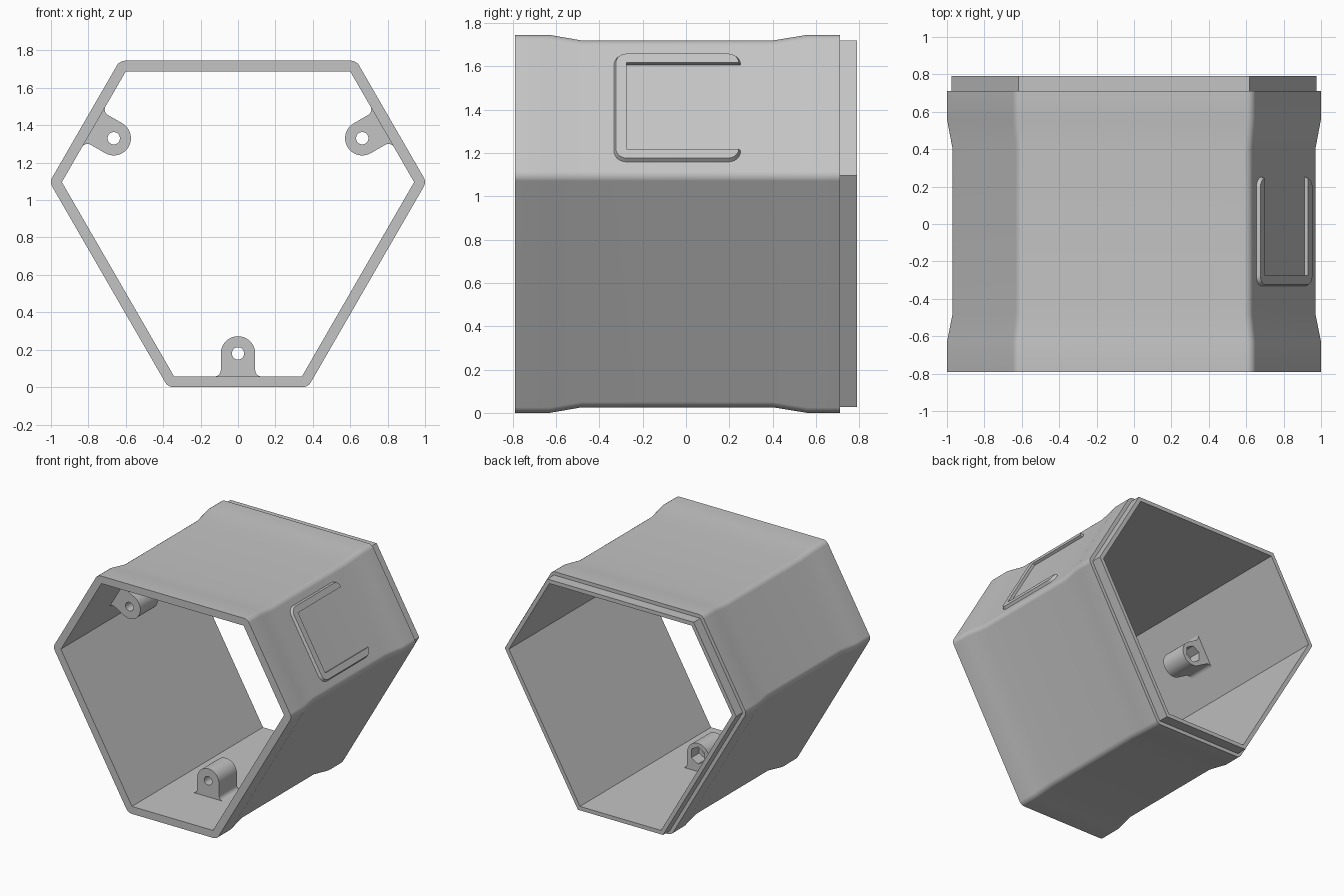
import bpy, bmesh
from math import sin, cos, radians, pi, tau

cube = bpy.data.objects.get("Cube")
if cube:
    bpy.data.objects.remove(cube)

CENTRE_Z = 0.947             # axis height of the tube
SHORT, LONG = 0.947, 0.798   # axis distance of the short and long walls
WALL = 0.057
WAIST = 0.026

grey = bpy.data.materials.new("light_grey")
grey.use_nodes = True
grey.diffuse_color = (0.55, 0.55, 0.55, 1)
grey.node_tree.nodes["Principled BSDF"].inputs["Base Color"].default_value = (0.55, 0.55, 0.55, 1)


def on_wall(angle, n, t, y):
    """Point at distance n from the axis and t along the wall facing angle."""
    return (n * cos(angle) - t * sin(angle), y, CENTRE_Z + n * sin(angle) + t * cos(angle))


def arc(cx, cy, r, start, end, steps):
    angles = [radians(start + (end - start) * i / steps) for i in range(steps + 1)]
    return [(cx + r * cos(a), cy + r * sin(a)) for a in angles]


def add_loop(bm, points):
    return [bm.verts.new(p) for p in points]


def bridge(bm, a, b):
    for i in range(len(a)):
        j = (i + 1) % len(a)
        bm.faces.new((a[i], a[j], b[j], b[i]))


def cap_between(bm, *loops):
    edges = []
    for loop in loops:
        for i, v in enumerate(loop):
            w = loop[(i + 1) % len(loop)]
            edges.append(bm.edges.get((v, w)) or bm.edges.new((v, w)))
    bmesh.ops.triangle_fill(bm, edges=edges, use_beauty=True, normal=(0, 1, 0))


def finish(bm, name):
    bmesh.ops.remove_doubles(bm, verts=bm.verts, dist=0.0001)
    bmesh.ops.recalc_face_normals(bm, faces=bm.faces)
    mesh = bpy.data.meshes.new(name)
    bm.to_mesh(mesh)
    bm.free()
    mesh.materials.append(grey)
    obj = bpy.data.objects.new(name, mesh)
    bpy.context.collection.objects.link(obj)
    bpy.ops.object.select_all(action="DESELECT")
    obj.select_set(True)
    bpy.context.view_layer.objects.active = obj
    bpy.ops.object.shade_smooth_by_angle(angle=radians(30))
    return obj


def hex_ring(inset, y, r, steps=6):
    """Six-sided ring with alternating short and long walls and rounded corners."""
    points = []
    for k in range(6):
        angle = radians(30 + 60 * k)
        d1, d2 = (SHORT, LONG) if k % 2 == 0 else (LONG, SHORT)
        d1, d2 = d1 - inset - r, d2 - inset - r
        t = (d2 - d1 / 2) / sin(pi / 3)
        for dn, dt in arc(0, 0, r, 0, 60, steps):
            points.append(on_wall(angle, d1 + dn, t + dt, y))
    return points


# Tube shell: flared ends, narrow waist, stepped lip at the back
ROUND = 0.05
sections = [
    (0, -0.79, ROUND), (0, -0.63, ROUND), (WAIST, -0.48, ROUND), (WAIST, 0.40, ROUND),
    (0, 0.56, ROUND), (0, 0.71, ROUND), (0.027, 0.71, 0), (0.027, 0.79, 0),
    (WALL, 0.79, 0), (WALL, -0.79, 0),
]
bm = bmesh.new()
rings = [add_loop(bm, hex_ring(*s)) for s in sections]
for i, ring in enumerate(rings):
    bridge(bm, ring, rings[(i + 1) % len(rings)])
shell = finish(bm, "tube_shell")
weighted = shell.modifiers.new("even_shading", "WEIGHTED_NORMAL")
weighted.keep_sharp = True


# Screw bosses: filleted lug with a through hole and a hexagonal nut pocket
def screw_boss(name, angle):
    inner, axis, r, fillet = SHORT - WALL, 0.767, 0.092, 0.033
    front, pocket, back = -0.36, -0.24, -0.145
    half = [(inner + 0.01, r + fillet)]
    half += arc(inner - fillet, r + fillet, fillet, 0, -90, 6)
    outline = half + arc(axis, 0, r, 90, 270, 20) + [(n, -t) for n, t in reversed(half)]
    hole = arc(axis, 0, 0.033, 0, 360, 24)[:-1]
    nut = arc(axis, 0, 0.065, 0, 360, 6)[:-1]

    bm = bmesh.new()

    def loop(shape, y):
        return add_loop(bm, [on_wall(angle, n, t, y) for n, t in shape])

    outer_front, outer_back = loop(outline, front), loop(outline, back)
    hole_front, hole_back = loop(hole, front), loop(hole, pocket)
    nut_front, nut_back = loop(nut, pocket), loop(nut, back)
    bridge(bm, outer_front, outer_back)
    bridge(bm, hole_front, hole_back)
    bridge(bm, nut_front, nut_back)
    cap_between(bm, outer_front, hole_front)
    cap_between(bm, nut_front, hole_back)
    cap_between(bm, outer_back, nut_back)
    finish(bm, name)


for name, degrees in (("right_boss", 30), ("left_boss", 150), ("bottom_boss", 270)):
    screw_boss(name, radians(degrees))


# Raised C-shaped rib on the upper wall at +x
def rib_outline(width):
    y_open, y_closed, t = 0.195, -0.275, 0.23
    corners = [(y_open, t), (y_closed, t), (y_closed, -t), (y_open, -t)]
    points = []
    for i, (y, s) in enumerate(corners):
        points += arc(y, s, width, 90 * i, 90 * i + 90, 8)
    return points + [(y_closed, -t), (y_closed, t)]


bm = bmesh.new()
surface = SHORT - WAIST
rib = []
for height, width in ((-0.006, 0.06), (0.02, 0.048)):
    rib.append(add_loop(bm, [on_wall(radians(30), surface + height, t, y)
                             for y, t in rib_outline(width)]))
bridge(bm, *rib)
for loop in rib:
    bm.faces.new(loop)
finish(bm, "side_rib")
